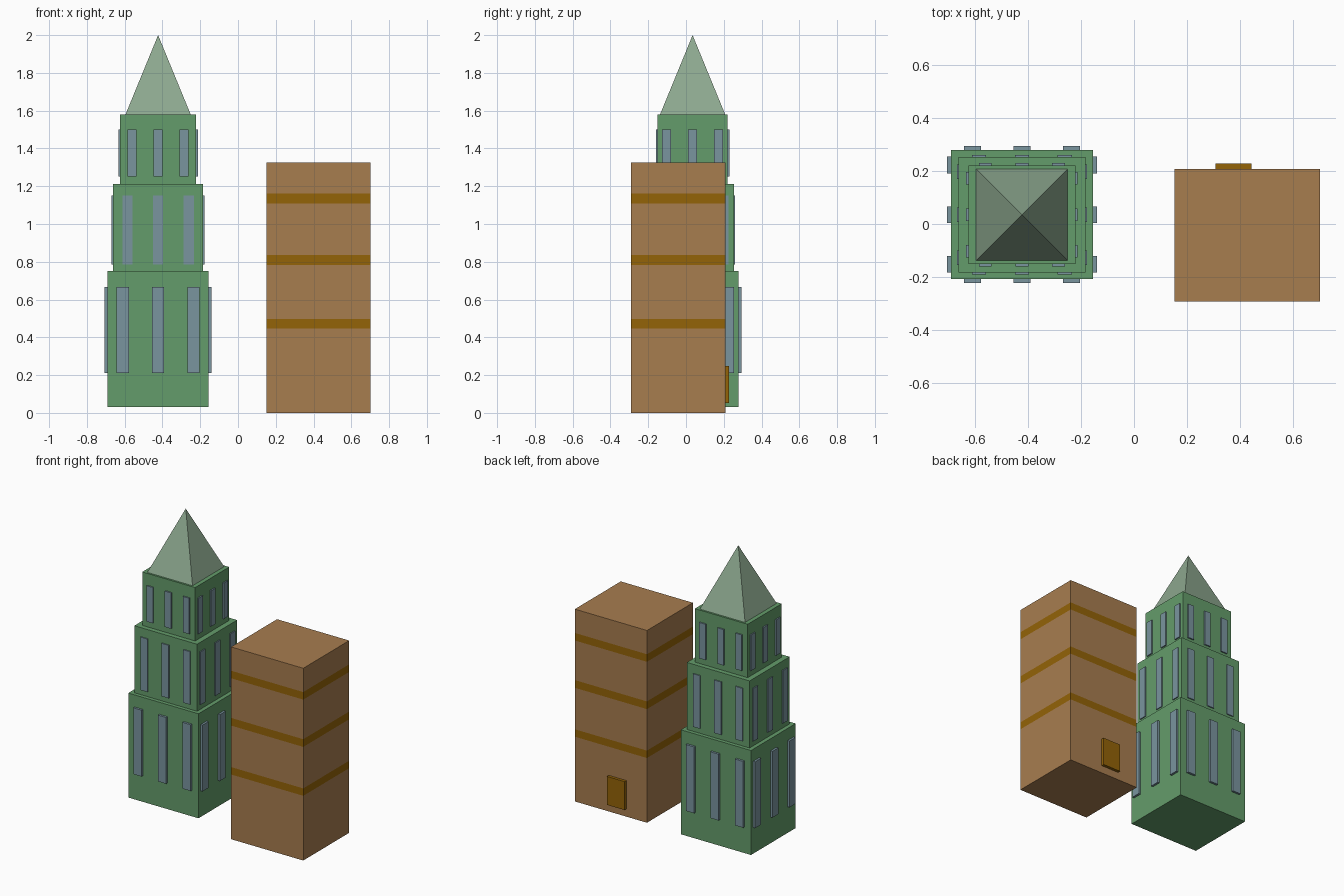
import bpy, bmesh
from mathutils import Matrix
from math import pi

if "Cube" in bpy.data.objects:
    bpy.data.objects.remove(bpy.data.objects["Cube"])


def material(name, rgb):
    m = bpy.data.materials.new(name)
    m.diffuse_color = (*[(c / 255) ** 2.2 for c in rgb], 1)
    m.use_nodes = True
    m.node_tree.nodes["Principled BSDF"].inputs["Base Color"].default_value = m.diffuse_color
    return m


GREEN = material("green_wall", (100, 155, 106))
SPIRE = material("pale_green_roof", (140, 167, 142))
GLASS = material("blue_grey_window", (121, 147, 157))
BROWN = material("brown_wall", (166, 124, 80))
OCHRE = material("ochre_trim", (146, 99, 16))


def finish(name, bm, *mats):
    bmesh.ops.recalc_face_normals(bm, faces=bm.faces)
    mesh = bpy.data.meshes.new(name)
    bm.to_mesh(mesh)
    bm.free()
    for m in mats:
        mesh.materials.append(m)
    ob = bpy.data.objects.new(name, mesh)
    bpy.context.collection.objects.link(ob)
    return ob


def add_box(bm, center, size, turn=Matrix()):
    mat = turn @ Matrix.Translation(center) @ Matrix.Diagonal((*size, 1))
    bmesh.ops.create_cube(bm, size=1, matrix=mat)


def box(name, center, size, mat):
    bm = bmesh.new()
    add_box(bm, center, size)
    return finish(name, bm, mat)


# Stepped tower: three tiers with three raised windows on every side
CX, CY = -0.423, 0.035
TIERS = [  # name, width, depth, z0, z1, window width, spacing, z0, z1, relief
    ("lower", 0.535, 0.487, 0.03, 0.75, 0.064, 0.187, 0.21, 0.667, 0.015),
    ("middle", 0.478, 0.436, 0.75, 1.212, 0.054, 0.162, 0.785, 1.15, 0.007),
    ("upper", 0.403, 0.371, 1.212, 1.58, 0.048, 0.138, 1.252, 1.499, 0.009),
]
for name, w, d, z0, z1, ww, gap, wz0, wz1, relief in TIERS:
    box(f"{name}_tier", (CX, CY, (z0 + z1) / 2), (w, d, z1 - z0), GREEN)
    bm = bmesh.new()
    for side in range(4):
        turn = Matrix.Translation((CX, CY, 0)) @ Matrix.Rotation(side * pi / 2, 4, 'Z')
        reach = (d if side % 2 == 0 else w) / 2
        for i in (-1, 0, 1):
            add_box(bm, (i * gap, -reach, (wz0 + wz1) / 2),
                    (ww, 2 * relief, wz1 - wz0), turn)
    finish(f"{name}_windows", bm, GLASS)

# Pyramid spire
bm = bmesh.new()
bmesh.ops.create_cone(bm, cap_ends=True, segments=4, radius1=0.345 / 2 ** 0.5,
                      radius2=0, depth=0.42,
                      matrix=Matrix.Translation((CX, CY, 1.79)) @ Matrix.Rotation(pi / 4, 4, 'Z'))
bmesh.ops.remove_doubles(bm, verts=bm.verts, dist=1e-5)
finish("spire", bm, SPIRE)

# Brown block: stacked rings, with every second storey strip a flush trim band
X0, X1, Y0, Y1 = 0.152, 0.702, -0.292, 0.208
LEVELS = [0, 0.446, 0.497, 0.783, 0.836, 1.109, 1.161, 1.325]
bm = bmesh.new()
rings = [[bm.verts.new((x, y, z)) for x, y in ((X0, Y0), (X1, Y0), (X1, Y1), (X0, Y1))]
         for z in LEVELS]
for k, (a, b) in enumerate(zip(rings, rings[1:])):
    for i in range(4):
        j = (i + 1) % 4
        bm.faces.new((a[i], a[j], b[j], b[i])).material_index = k % 2
bm.faces.new(rings[0])
bm.faces.new(rings[-1])
finish("banded_block", bm, BROWN, OCHRE)

# Door on the back of the block
box("back_door", (0.376, 0.213, 0.151), (0.136, 0.03, 0.196), OCHRE)
